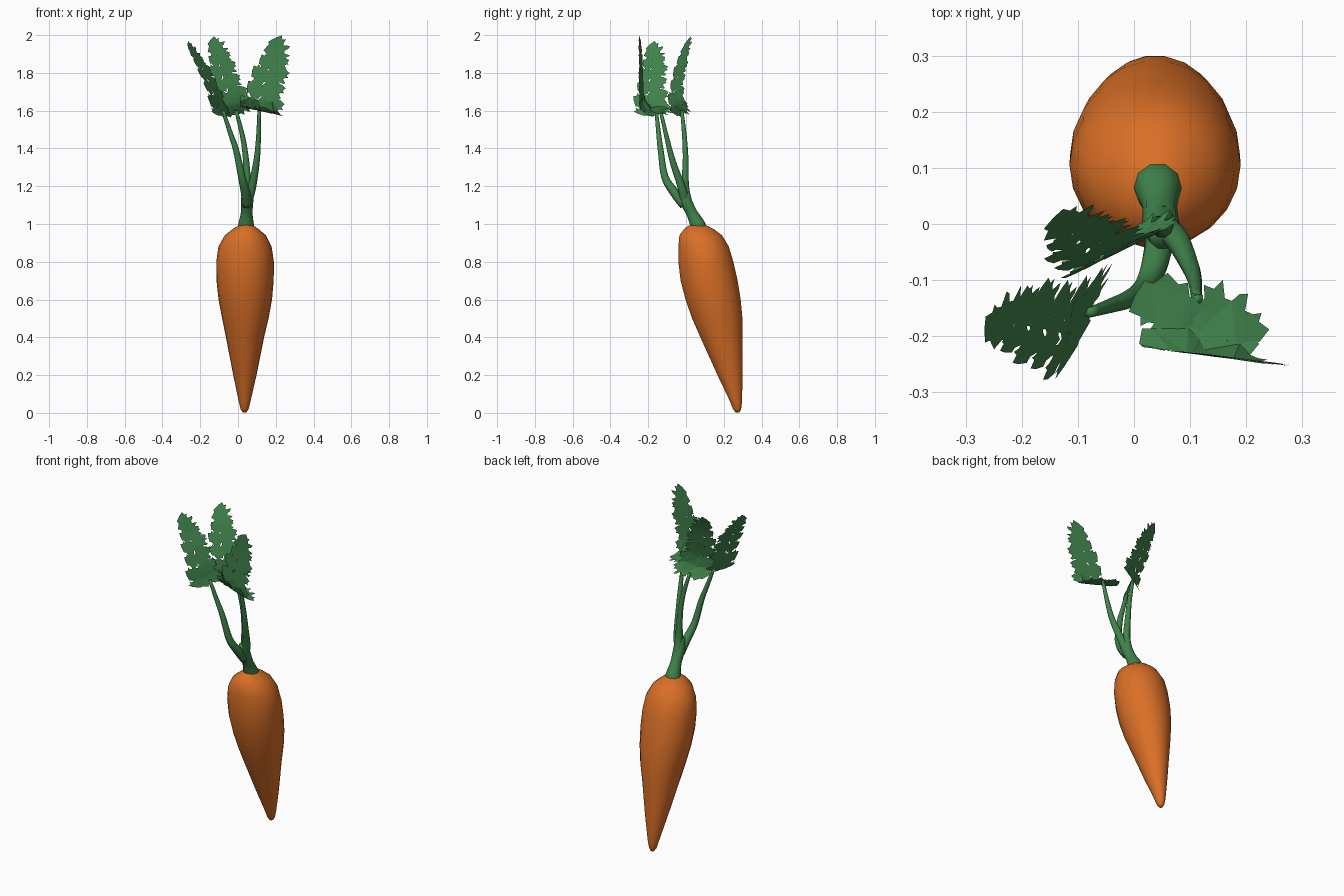
import bpy, bmesh, math
from mathutils import Vector

if "Cube" in bpy.data.objects:
    bpy.data.objects.remove(bpy.data.objects["Cube"])


def material(name, rgb):
    m = bpy.data.materials.new(name)
    m.diffuse_color = (*rgb, 1)
    m.use_nodes = True
    m.node_tree.nodes["Principled BSDF"].inputs["Base Color"].default_value = m.diffuse_color
    return m


ORANGE = material("carrot orange", (0.70, 0.16, 0.02))
GREEN = material("leaf green", (0.052, 0.23, 0.072))


def finish(bm, name, mat, smooth=True):
    me = bpy.data.meshes.new(name)
    bm.to_mesh(me)
    bm.free()
    me.materials.append(mat)
    ob = bpy.data.objects.new(name, me)
    bpy.context.collection.objects.link(ob)
    for p in me.polygons:
        p.use_smooth = smooth
    return ob


def spline(pts, steps=5):
    """Catmull-Rom curve through points of any dimension."""
    p = [Vector(q) for q in pts]
    p = [2 * p[0] - p[1]] + p + [2 * p[-1] - p[-2]]
    out = []
    for i in range(1, len(p) - 2):
        a, b, c, d = p[i - 1:i + 3]
        for k in range(steps):
            t = k / steps
            out.append(0.5 * (2 * b + (c - a) * t + (2 * a - 5 * b + 4 * c - d) * t * t
                              + (3 * b - a - 3 * c + d) * t ** 3))
    return out + [p[-2]]


def skin(bm, rings):
    rows = [[bm.verts.new(c) for c in r] for r in rings]
    n = len(rows[0])
    for a, b in zip(rows, rows[1:]):
        for i in range(n):
            j = (i + 1) % n
            bm.faces.new((a[i], a[j], b[j], b[i]))
    bm.faces.new(rows[0][::-1])
    bm.faces.new(rows[-1])


# Root: elliptical rings given as z, x min, x max, y min, y max
ROOT = [(0.003, .025, .045, .262, .284), (0.02, .014, .056, .249, .292),
        (0.06, .004, .066, .233, .297), (0.2, -.025, .098, .166, .300),
        (0.4, -.064, .138, .075, .301), (0.5, -.084, .162, .031, .300),
        (0.6, -.103, .180, -.004, .291), (0.7, -.114, .189, -.030, .275),
        (0.8, -.115, .190, -.042, .252), (0.88, -.104, .178, -.042, .228),
        (0.94, -.070, .148, -.036, .192), (0.972, -.030, .110, -.012, .150),
        (0.99, 0.0, .085, .010, .115), (0.997, .02, .065, .03, .09)]
bm = bmesh.new()
SIDES = 22
skin(bm, [[((x0 + x1) / 2 + (x1 - x0) / 2 * math.cos(a), (y0 + y1) / 2 + (y1 - y0) / 2 * math.sin(a), z)
           for a in (2 * math.pi * i / SIDES for i in range(SIDES))]
          for z, x0, x1, y0, y1 in ROOT])
finish(bm, "root", ORANGE)


# Stems: one short trunk and three forks; each point is x, y, z, radius
STEMS = {
    "stem_base": [(.042, .068, .975, .044), (.043, .06, 1.0, .041), (.046, .03, 1.06, .031),
                  (.048, 0, 1.12, .033), (.052, -.02, 1.19, .026)],
    "left_stem": [(.047, -.01, 1.10, .026), (.04, -.06, 1.165, .025), (.02, -.112, 1.25, .020),
                  (-.01, -.134, 1.39, .016), (-.04, -.145, 1.48, .013), (-.08, -.158, 1.60, .009)],
    "back_stem": [(.048, .01, 1.11, .026), (.05, -.004, 1.2, .021), (.042, -.002, 1.34, .016),
                  (.025, -.008, 1.46, .013), (-.01, -.022, 1.60, .009)],
    "right_stem": [(.05, -.005, 1.12, .026), (.075, -.025, 1.2, .022), (.098, -.07, 1.33, .017),
                   (.108, -.10, 1.45, .013), (.112, -.135, 1.60, .009)],
}
for name, pts in STEMS.items():
    path = spline(pts, 4)
    rings = []
    for i, p in enumerate(path):
        c = p.to_3d()
        d = (path[min(i + 1, len(path) - 1)].to_3d() - path[max(i - 1, 0)].to_3d()).normalized()
        u = Vector((0, 1, 0)).cross(d).normalized()
        v = d.cross(u)
        rings.append([c + p[3] * (u * math.cos(k * math.pi / 5) + v * math.sin(k * math.pi / 5))
                      for k in range(10)])
    bm = bmesh.new()
    skin(bm, rings)
    finish(bm, name, GREEN)


# Half outline of one toothed leaflet: along, across
HALF = [(0, .04), (.08, .2), (.06, .38), (.2, .36), (.32, .52), (.36, .27), (.46, .26), (.56, .38),
        (.68, .42), (.65, .17), (.76, .15), (.88, .2), (.85, .07)]
OUTLINE = HALF + [(1, 0)] + [(t, -w) for t, w in reversed(HALF)]


def frond(name, pts, side, leaflets, scale=1.0):
    """Flat feathery sheet drawn in (across, along), then bent over a path."""
    path = spline(pts, 6)
    dist = [0.0]
    for a, b in zip(path, path[1:]):
        dist.append(dist[-1] + (b - a).length)
    total = dist[-1]
    side = Vector(side).normalized()
    bm = bmesh.new()

    def polygon(coords):
        bm.faces.new([bm.verts.new((x, y, 0)) for x, y in coords])

    for at, angle, length in leaflets:
        length *= scale
        for s in ((1, -1) if angle else (1,)):
            a = math.radians(angle) * s
            polygon([(length * (t * math.sin(a) + w * math.cos(a)),
                      at * total + length * (t * math.cos(a) - w * math.sin(a)))
                     for t, w in OUTLINE])
    for i in range(12):                                   # midrib strip
        y0, y1 = total * .07 * i, total * .07 * (i + 1)
        polygon([(-.011, y0), (.011, y0), (.011, y1), (-.011, y1)])
    bmesh.ops.triangulate(bm, faces=bm.faces[:])
    for v in bm.verts:
        k = 0
        while k < len(path) - 2 and dist[k + 1] < v.co.y:
            k += 1
        f = (v.co.y - dist[k]) / (dist[k + 1] - dist[k])
        v.co = path[k].lerp(path[k + 1], f) + side * v.co.x
    finish(bm, name, GREEN, False)


LEAFLETS = [(.06, 82, .13), (.17, 62, .135), (.36, 62, .115), (.52, 58, .115),
            (.66, 52, .095), (.74, 0, .14)]
frond("right_frond",
      [(.112, -.125, 1.60), (.118, -.19, 1.60), (.125, -.23, 1.635), (.16, -.238, 1.76),
       (.195, -.24, 1.87), (.228, -.248, 1.985)], (.95, -.12, -.2), LEAFLETS)
frond("left_frond",
      [(-.075, -.15, 1.585), (-.10, -.178, 1.61), (-.12, -.185, 1.68), (-.165, -.175, 1.79),
       (-.21, -.168, 1.87), (-.262, -.165, 1.965)], (.38, .9, .1), LEAFLETS, .85)
frond("back_frond",
      [(-.008, -.015, 1.59), (-.02, -.045, 1.63), (-.04, -.052, 1.70), (-.075, -.035, 1.80),
       (-.10, -.01, 1.90), (-.125, .025, 1.99)], (.85, .42, .15), LEAFLETS, .85)
